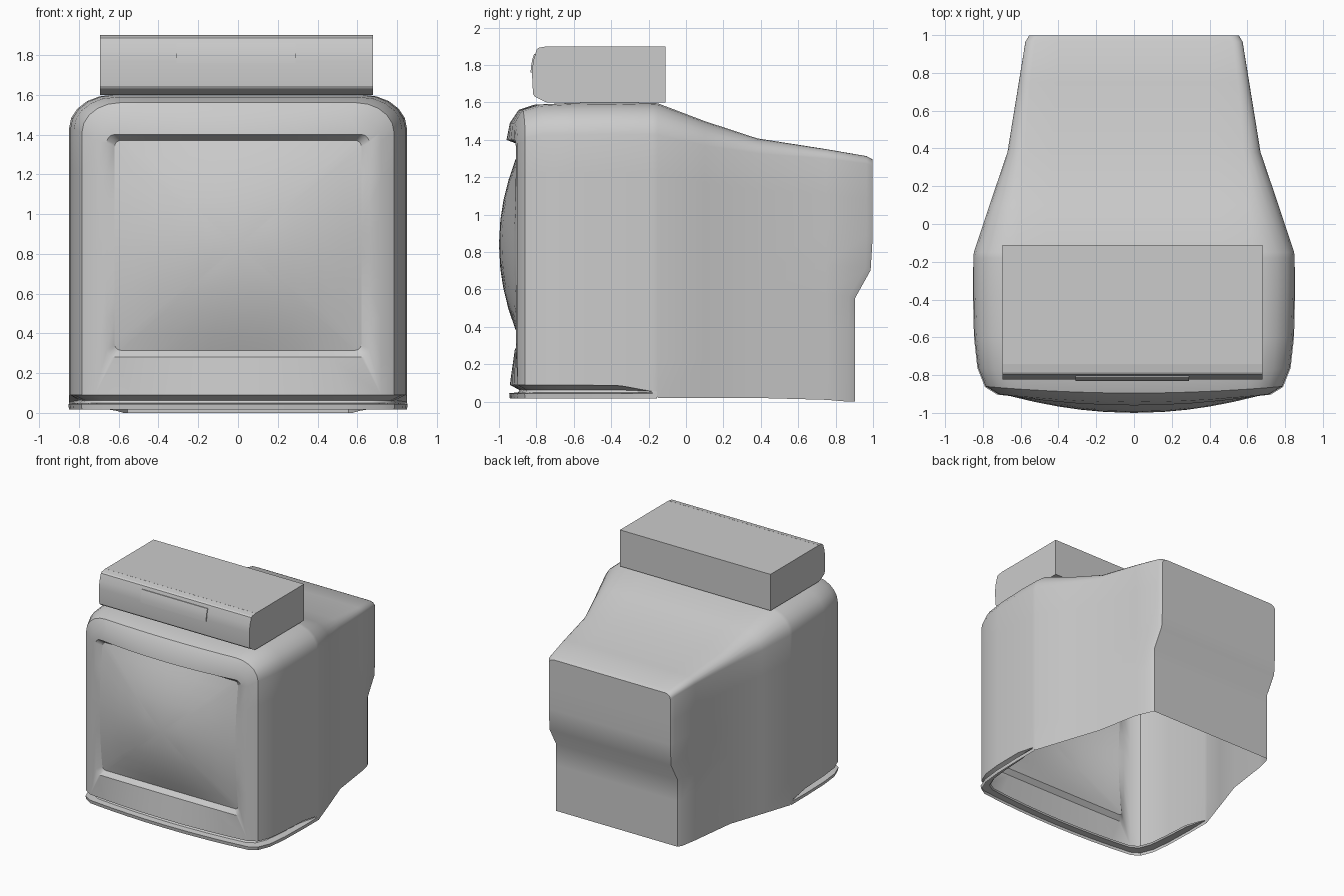
import bpy, bmesh, math

if "Cube" in bpy.data.objects:
    bpy.data.objects.remove(bpy.data.objects["Cube"])

BOT = 4                                        # bottom / top segments per half
K = 5                                          # corner arc segments
SIDE = [.15, .3, .44, .56, .7, .85]            # side levels
FR = [0, .25, .5, .75]


def ring(w, zb, zt, rx, rz, rb, yf):
    """Closed rounded-rectangle section; yf(x, z) gives the depth."""
    h = [(f * (w - rb), zb) for f in FR]
    for k in range(K + 1):
        a = math.pi / 2 * k / K
        h.append((w - rb + rb * math.sin(a), zb + rb - rb * math.cos(a)))
    z0, z1 = zb + rb, zt - rz
    h += [(w, z0 + t * (z1 - z0)) for t in SIDE]
    for k in range(K + 1):
        a = math.pi / 2 * k / K
        h.append((w - rx + rx * math.cos(a), z1 + rz * math.sin(a)))
    h += [(f * (w - rx), zt) for f in reversed(FR)]
    full = h + [(-x, z) for x, z in reversed(h[1:-1])]
    return [(x, yf(x, z), z) for x, z in full]


def finish(name, bm, angle=35):
    bmesh.ops.remove_doubles(bm, verts=bm.verts, dist=0.0005)
    loose = [v for v in bm.verts if not v.link_faces]
    bmesh.ops.delete(bm, geom=loose, context='VERTS')
    bmesh.ops.recalc_face_normals(bm, faces=bm.faces)
    me = bpy.data.meshes.new(name)
    bm.to_mesh(me)
    bm.free()
    ob = bpy.data.objects.new(name, me)
    bpy.context.collection.objects.link(ob)
    bpy.ops.object.select_all(action='DESELECT')
    ob.select_set(True)
    bpy.context.view_layer.objects.active = ob
    bpy.ops.object.shade_smooth_by_angle(angle=math.radians(angle))
    return ob


def bridge(bm, a, b, closed=True, skip=()):
    n = len(a)
    for i in range(n if closed else n - 1):
        if i not in skip:
            j = (i + 1) % n
            bm.faces.new((a[i], a[j], b[j], b[i]))


def extrude_x(name, profile, x0, x1):
    """Solid from a (y, z) profile run along x."""
    bm = bmesh.new()
    a, b = [[bm.verts.new((x, y, z)) for y, z in profile] for x in (x0, x1)]
    bridge(bm, a, b)
    bm.faces.new(a)
    bm.faces.new(b)
    return finish(name, bm, 20)


def screen_y(x, z):
    u, v = x / .62, (z - .84) / .53
    return -.88 - (1 - v * v) * (.12 - .08 * u * u)


def bowed(y, bow, half):
    return lambda x, z: y - bow * max(0, 1 - (x / half) ** 2)


def opening_y(x, z):
    return -.91 - .05 * (1 - (x / .66) ** 2) * max(.1, min(1, (z - .28) / 1.1))


def back_y(y):
    """Rear sections step forward below the bulge."""
    return lambda x, z: y - .095 * max(0, min(1, (.72 - z) / .15))


# Television shell: screen opening, bezel, then sections running to the back
inner = [ring(.62, .315, 1.37, .03, .03, .03, screen_y),
         ring(.66, .28, 1.40, .04, .04, .04, opening_y)]
front = [  # w, zb, zt, rx, rz, y, bow
    (.72, .09, 1.49, .16, .12, -.90, .042),
    (.785, .09, 1.56, .19, .15, -.86, .035),
    (.825, .09, 1.588, .21, .16, -.76, .05),
    (.843, .09, 1.598, .22, .17, -.60, 0),
    (.85, .085, 1.6, .22, .17, -.35, 0),
    (.85, .055, 1.597, .22, .17, -.18, 0)]
rear = [
    (.848, .02, 1.595, .22, .17, -.15),
    (.765, .02, 1.50, .16, .13, .10),
    (.67, .02, 1.408, .09, .08, .38),
    (.61, .01, 1.35, .06, .05, .75)]
outer = [ring(w, zb, zt, rx, rz, 0, bowed(y, b, w)) for w, zb, zt, rx, rz, y, b in front]
outer += [ring(w, zb, zt, rx, rz, 0, lambda x, z, y=y: y) for w, zb, zt, rx, rz, y in rear]
outer += [ring(.575, 0, 1.313, .05, .04, 0, back_y(.965)),
          ring(.555, 0, 1.295, .05, .04, 0, back_y(.998))]

bm = bmesh.new()
rows = [[bm.verts.new(p) for p in r] for r in inner + outer]
n = len(rows[0])
under = set(range(BOT)) | set(range(n - BOT, n))   # underside stays open
for i in range(len(rows) - 1):
    bridge(bm, rows[i], rows[i + 1], skip=under if i >= len(inner) else ())
last = rows[-1]
for i in range(BOT, n // 2 - BOT):                 # back panel strips
    bm.faces.new((last[i], last[i + 1], last[n - i - 1], last[n - i]))
bmesh.ops.dissolve_degenerate(bm, dist=.0003, edges=bm.edges)
finish("television_shell", bm)

# Bulging picture tube face
bm = bmesh.new()
prev = [bm.verts.new(p) for p in inner[0]]
for s in (.85, .65, .45, .25):
    pts = [(x * s, .84 + (z - .84) * s) for x, _, z in inner[0]]
    cur = [bm.verts.new((x, screen_y(x, z), z)) for x, z in pts]
    bridge(bm, prev, cur)
    prev = cur
c = bm.verts.new((0, screen_y(0, .84), .84))
for i in range(n):
    bm.faces.new((prev[i], prev[(i + 1) % n], c))
finish("screen", bm)

# Grooved lip wrapping round the lower front
side = [(.85, -.155), (.85, -.18)] + [(f[0], f[5]) for f in reversed(front[:5])]
w, y0, bow = front[0][0], front[0][5], front[0][6]
mid = [(w * t, y0 - bow * (1 - t * t)) for t in (.75, .5, .25, 0)]
half = side + mid
path = half + [(-x, y) for x, y in reversed(half[:-1])]
bm = bmesh.new()
prev = None
for z, inset in ((.09, 0), (.062, .07), (.05, .06), (.045, -.005), (.018, 0)):
    cur = []
    for x, y in path:
        k = 1 - inset * max(0, min(1, (-.18 - y) / .2))
        zz = min(z, .055) if y > -.3 else z
        cur.append(bm.verts.new((x * k, -.2 + (y + .2) * k, zz)))
    if prev:
        bridge(bm, prev, cur, closed=False)
    prev = cur
finish("base_lip", bm)

# Video recorder on top: case, curved front panel, tape door
X0, X1 = -.695, .68
extrude_x("recorder_case", [(-.74, 1.6), (-.11, 1.6), (-.11, 1.9), (-.74, 1.9)], X0, X1)
extrude_x("recorder_front", [(-.741, 1.6), (-.752, 1.602), (-.81, 1.632), (-.818, 1.645),
                             (-.824, 1.77), (-.815, 1.83), (-.797, 1.885), (-.785, 1.893),
                             (-.741, 1.9)], X0, X1)
extrude_x("tape_door", [(-.80, 1.76), (-.831, 1.76), (-.829, 1.79), (-.822, 1.83),
                        (-.812, 1.86), (-.79, 1.86)], -.31, .29)
